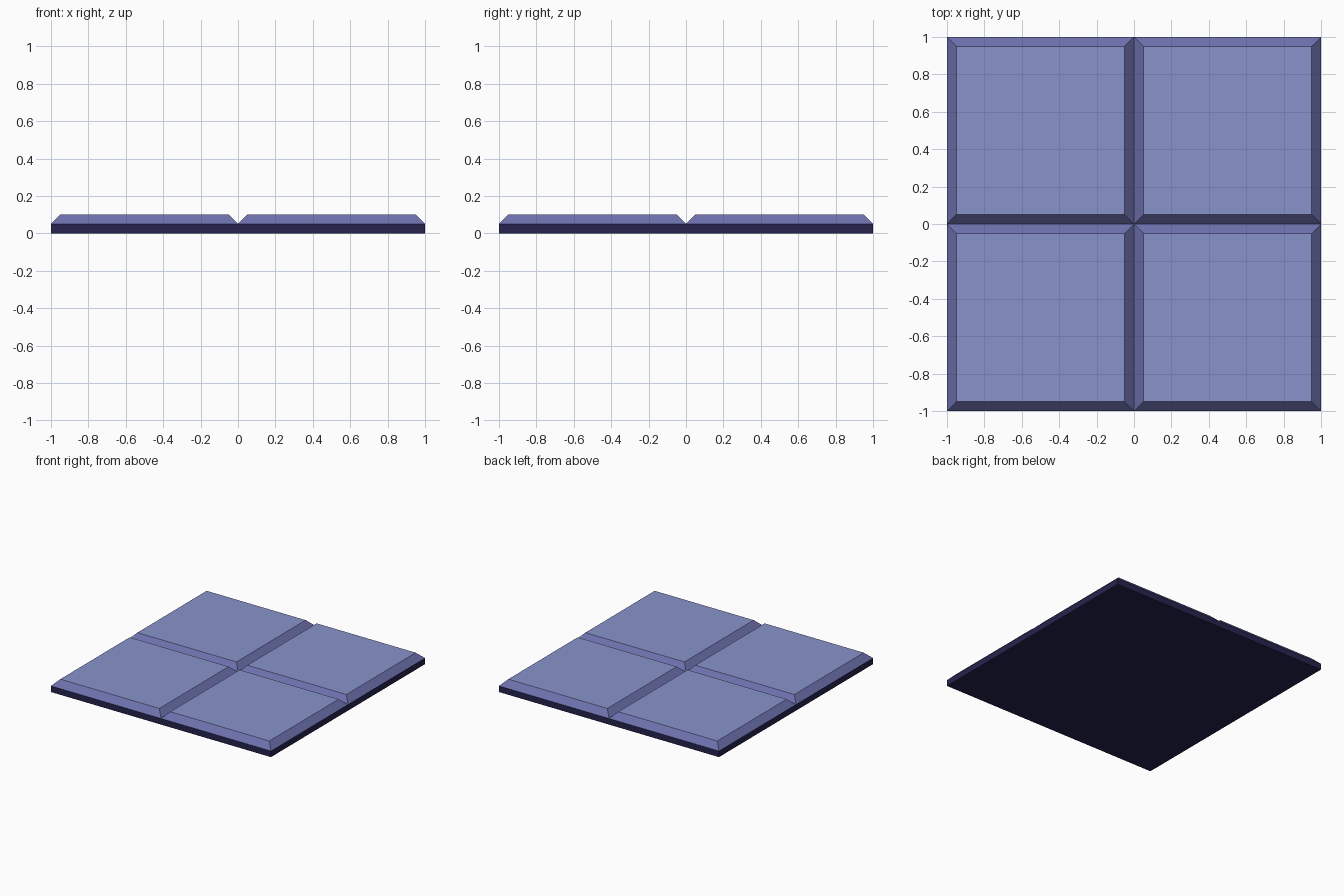
import bpy
import bmesh

if "Cube" in bpy.data.objects:
    bpy.data.objects.remove(bpy.data.objects["Cube"])


def material(name, rgb):
    m = bpy.data.materials.new(name)
    m.diffuse_color = (*rgb, 1.0)
    m.use_nodes = True
    m.node_tree.nodes["Principled BSDF"].inputs["Base Color"].default_value = m.diffuse_color
    return m


TILE_TOP = material("light periwinkle", (0.25, 0.29, 0.60))
TILE_EDGE = material("mid violet blue", (0.15, 0.165, 0.42))
BASE = material("dark navy", (0.019, 0.017, 0.077))


def add_object(name, bm, mats):
    mesh = bpy.data.meshes.new(name)
    bm.to_mesh(mesh)
    bm.free()
    for m in mats:
        mesh.materials.append(m)
    obj = bpy.data.objects.new(name, mesh)
    bpy.context.collection.objects.link(obj)
    return obj


# Dark base slab
bm = bmesh.new()
bmesh.ops.create_cube(bm, size=1.0)
bmesh.ops.scale(bm, vec=(2.0, 2.0, 0.05), verts=bm.verts)
bmesh.ops.translate(bm, vec=(0, 0, 0.025), verts=bm.verts)
add_object("base_slab", bm, [BASE])


# Raised floor tile with sloped edges (open underneath, where it meets the slab)
def floor_tile(name, cx, cy):
    bm = bmesh.new()
    bmesh.ops.create_cube(bm, size=1.0)
    for v in bm.verts:
        top = v.co.z > 0
        s = 0.9 if top else 1.0
        v.co = (cx + v.co.x * s, cy + v.co.y * s, 0.10 if top else 0.05)
    bm.normal_update()
    bmesh.ops.delete(bm, geom=[f for f in bm.faces if f.normal.z < -0.9],
                     context='FACES_ONLY')
    for f in bm.faces:
        f.material_index = 0 if f.normal.z > 0.9 else 1
    add_object(name, bm, [TILE_TOP, TILE_EDGE])


for ylabel, y in (("front", -0.5), ("back", 0.5)):
    for xlabel, x in (("left", -0.5), ("right", 0.5)):
        floor_tile(f"tile_{ylabel}_{xlabel}", x, y)
